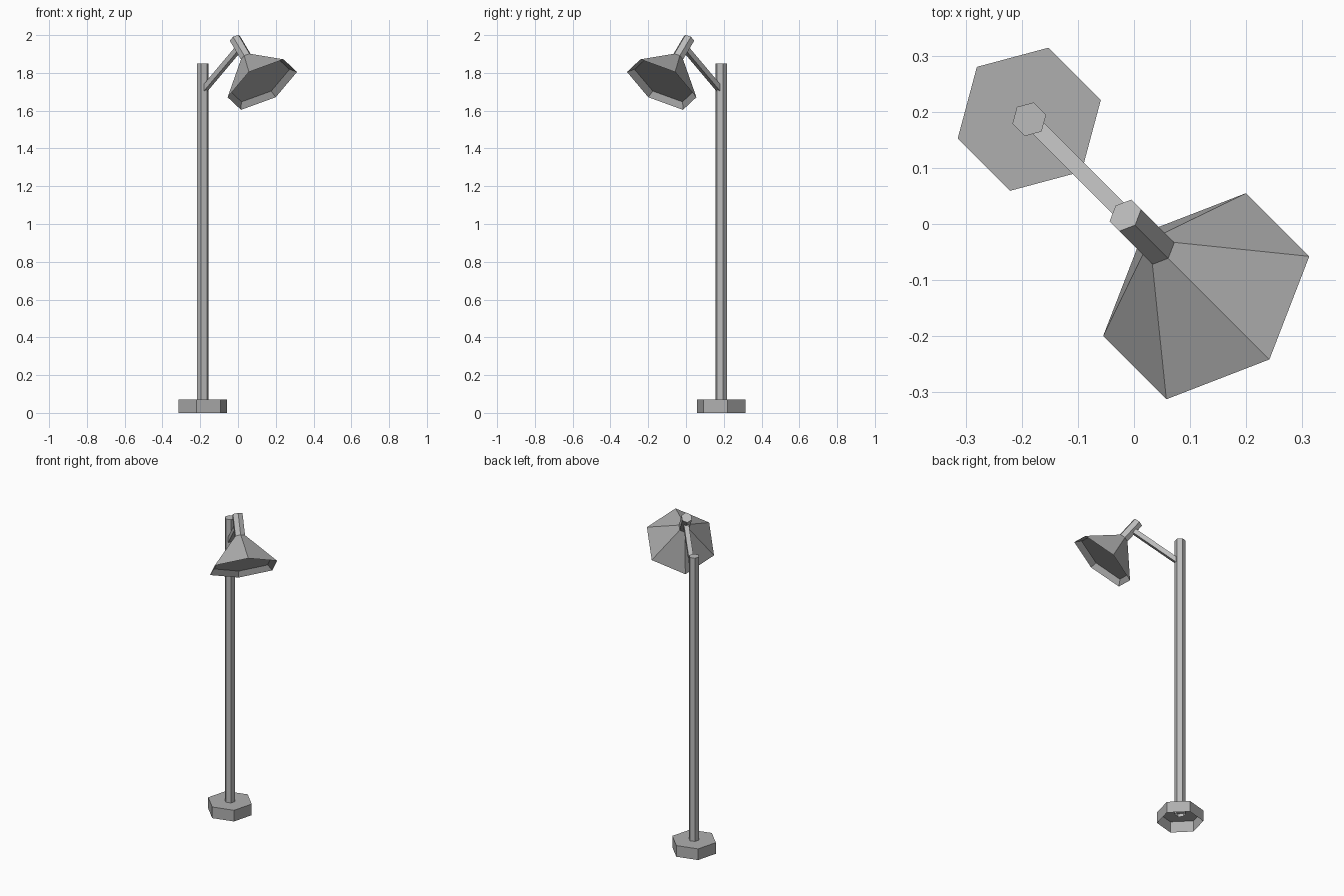
import bpy, bmesh
from math import sin, cos, radians, pi
from mathutils import Vector, Matrix

default = bpy.data.objects.get("Cube")
if default:
    bpy.data.objects.remove(default, do_unlink=True)


def material(name, value):
    mat = bpy.data.materials.new(name)
    mat.use_nodes = True
    colour = (value, value, value, 1)
    mat.diffuse_color = colour
    mat.node_tree.nodes["Principled BSDF"].inputs["Base Color"].default_value = colour
    return mat


light_metal = material("light grey metal", 0.50)
dark_metal = material("mid grey metal", 0.43)

TILT = radians(40)
# Everything is laid out along the x axis, then turned onto the diagonal
DIAGONAL = Matrix.Rotation(radians(-45), 4, 'Z')


def lathe(name, profile, mats, sides, place, cap_start, cap_end, start=0.0, rule=None):
    """Flat-sided turned shape from (radius, height) rings."""
    bm = bmesh.new()
    rings = []
    for r, z in profile:
        angles = [start + 2 * pi * i / sides for i in range(sides)]
        rings.append([bm.verts.new((r * cos(a), r * sin(a), z)) for a in angles])
    for k in range(len(rings) - 1):
        low, high = rings[k], rings[k + 1]
        for i in range(sides):
            j = (i + 1) % sides
            face = bm.faces.new((low[i], low[j], high[j], high[i]))
            face.material_index = rule(k) if rule else 0
    if cap_start:
        bm.faces.new(rings[0][::-1])
    if cap_end:
        bm.faces.new(rings[-1])
    bm.transform(DIAGONAL @ place)
    mesh = bpy.data.meshes.new(name)
    bm.to_mesh(mesh)
    bm.free()
    for mat in mats:
        mesh.materials.append(mat)
    obj = bpy.data.objects.new(name, mesh)
    bpy.context.collection.objects.link(obj)
    return obj


# Hollow foot and tall pole
foot = Matrix.Translation((-0.264, 0, 0))
lathe("base", [(0.132, 0), (0.132, 0.07)], [dark_metal], 6, foot, False, True)
lathe("pole", [(0.031, 0.05), (0.031, 1.85)], [light_metal], 6, foot, False, True)

# Square arm rising from the pole to the lamp head
arm_place = Matrix.Translation((-0.25, 0, 1.715)) @ Matrix.Rotation(pi / 2 - TILT, 4, 'Y')
lathe("arm", [(0.02, 0), (0.02, 0.34)], [light_metal], 4, arm_place, True, True, pi / 4)

# Tilted lamp head: local z runs from the rim up to the socket top
RIM_R, NECK_R, NECK_Z, TOP_Z = 0.208, 0.032, 0.187, 0.317
head = Matrix.Translation((0.182, 0, 1.738)) @ Matrix.Rotation(-TILT, 4, 'Y')
lathe("lamp_socket", [(NECK_R, NECK_Z), (NECK_R, TOP_Z)], [light_metal], 6, head, False, True)
lathe("lamp_shade", [(RIM_R, 0), (NECK_R, NECK_Z)], [dark_metal], 6, head, False, False)

# Recessed panel closing the shade
f = 0.16
panel_r = RIM_R + (NECK_R - RIM_R) * f
lathe("lamp_panel", [(panel_r - 0.002, NECK_Z * f), (panel_r - 0.002, NECK_Z * f + 0.002)],
      [dark_metal], 6, head, True, False)
